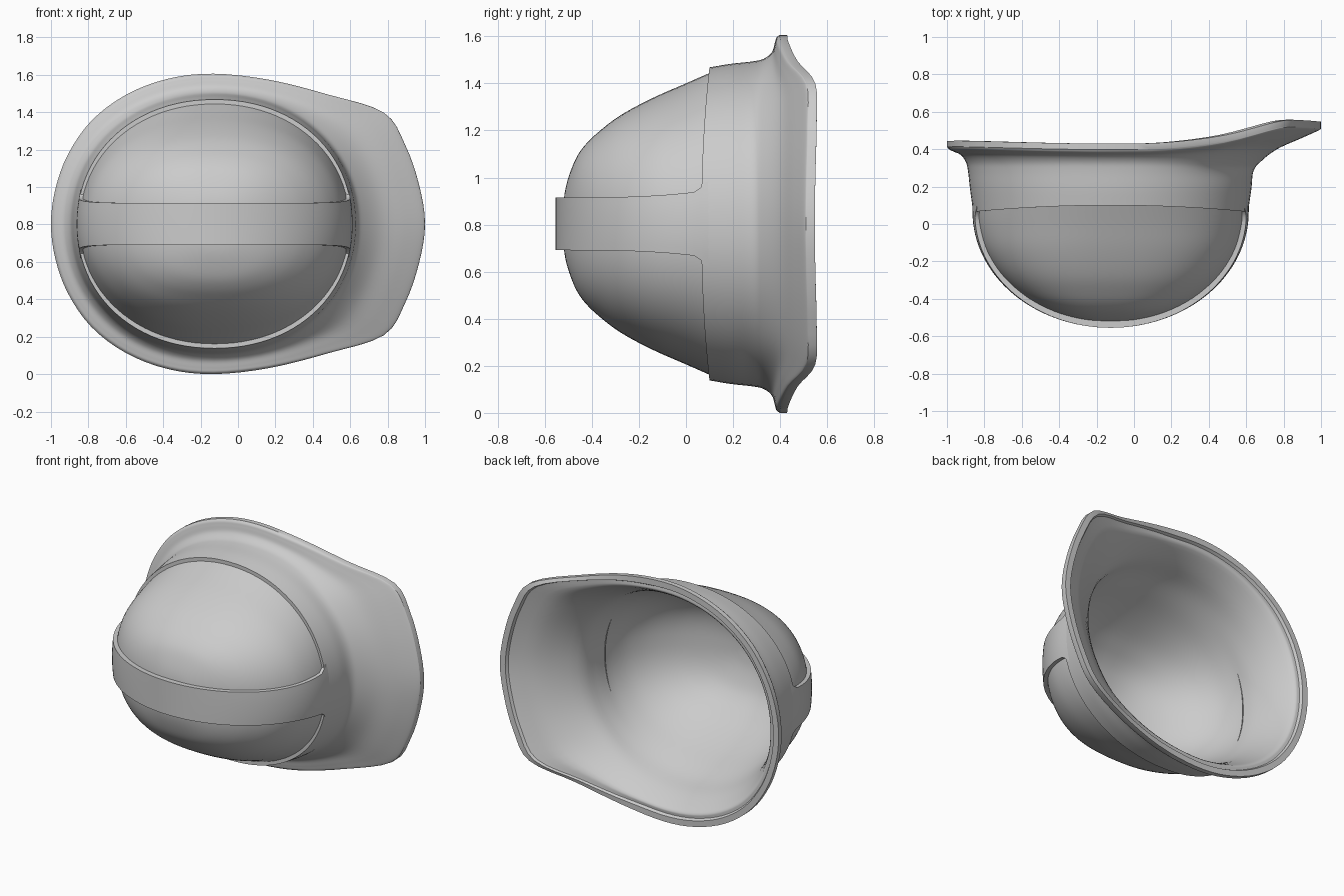
import bpy, bmesh, math
from mathutils import Vector

if "Cube" in bpy.data.objects:
    bpy.data.objects.remove(bpy.data.objects["Cube"])

CZ = 0.803          # mirror height of the helmet
N = 96              # points around each ring


def smooth(pts, n, before=None, after=None):
    """Catmull-Rom through a list of vectors."""
    p = [before or pts[0] * 2 - pts[1], *pts, after or pts[-1] * 2 - pts[-2]]
    out = []
    for i in range(1, len(p) - 2):
        a, b, c, d = p[i - 1:i + 3]
        for k in range(n):
            t = k / n
            out.append(0.5 * (2 * b + (c - a) * t + (2 * a - 5 * b + 4 * c - d) * t * t
                              + (3 * b - a - 3 * c + d) * t ** 3))
    return out + [pts[-1].copy()]


def smooth_rings(rings, n):
    return [list(r) for r in zip(*[smooth(list(col), n) for col in zip(*rings)])]


def spow(v, e):
    return math.copysign(abs(v) ** e, v)


def ring(x0, x1, h, y, e=.95):
    """Rounded oval from x0 to x1 with half height h; y may depend on x."""
    out = []
    for i in range(N):
        t = 2 * math.pi * i / N
        x = (x0 + x1) / 2 + (x1 - x0) / 2 * spow(math.cos(t), e)
        out.append(Vector((x, y(x) if callable(y) else y, CZ + h * spow(math.sin(t), e))))
    return out


def loft(name, rings, closed=True, cap=False):
    bm = bmesh.new()
    vs = [[bm.verts.new(p) for p in r] for r in rings]
    m = len(rings[0])
    for a, b in zip(vs, vs[1:]):
        for i in range(m if closed else m - 1):
            j = (i + 1) % m
            bm.faces.new((a[i], a[j], b[j], b[i]))
    if cap:
        bm.faces.new(vs[-1])
    bmesh.ops.recalc_face_normals(bm, faces=bm.faces)
    me = bpy.data.meshes.new(name)
    bm.to_mesh(me)
    bm.free()
    ob = bpy.data.objects.new(name, me)
    bpy.context.collection.objects.link(ob)
    bpy.ops.object.select_all(action='DESELECT')
    ob.select_set(True)
    bpy.context.view_layer.objects.active = ob
    bpy.ops.object.shade_smooth_by_angle(angle=math.radians(35))
    return ob


# Dome levels: half height, y; the width follows an ellipse, squarer near the crown
LEVELS = [(.65, .12), (.597, 0), (.545, -.12), (.495, -.22), (.447, -.30), (.392, -.37),
          (.345, -.42), (.292, -.46), (.225, -.49), (.15, -.512), (.07, -.523)]


def dome_ring(h, y, inset=0):
    u = min(1, max(0, (.07 - y) / .597))
    w = .717 * math.sqrt(1 - u * u) - inset + max(0, y - .07) * .15
    return ring(-.125 - w, -.125 + w, h - inset, y + inset, .95 - .17 * u)


loft("dome_panels", smooth_rings([dome_ring(*d) for d in LEVELS], 4), cap=True)

# Brim outline, half of it: x, y of underside, height above the mirror line
BRIM = [Vector(p) for p in [
    (1, .547, 0), (.968, .55, .21), (.895, .555, .42), (.78, .55, .595), (.487, .475, .69),
    (.17, .436, .77), (-.13, .43, .803), (-.375, .432, .776), (-.6, .437, .69),
    (-.785, .442, .55), (-.91, .445, .37), (-.977, .445, .185), (-1, .445, 0)]]
flip = lambda v: Vector((v.x, v.y, -v.z))
half = smooth(BRIM, 4, flip(BRIM[1]), flip(BRIM[-2]))
edge = [Vector((v.x, v.y, CZ + v.z)) for v in half + [flip(v) for v in half[-2:0:-1]]]

step_y = lambda x: .1 - .035 * ((x + .125) / .735) ** 2
base = ring(-.887, .638, .69, .28)


def brim_ring(f, y):
    """Ring part way from skirt to brim edge; f and y may be functions."""
    out = []
    for b, e in zip(base, edge):
        p = b.lerp(e, f(b, e) if callable(f) else f)
        p.y = y(e.y)
        out.append(p)
    return out


def slope(k, lift=0):
    return lambda ye: .355 + (ye - .042 - .355) * k + lift


def inset(d, k=1):
    return lambda b, e: k * (1 - d / math.hypot(e.x - b.x, e.z - b.z))


# Skirt, brim and inner lining as one thick shell
outer = smooth_rings([ring(-.86, .61, .665, step_y), ring(-.877, .628, .68, .19), base,
                      brim_ring(.1, slope(0, -.025)), brim_ring(.35, slope(.3)),
                      brim_ring(.7, slope(.68)), brim_ring(inset(.012), slope(1, -.004)),
                      brim_ring(1, slope(1, .01))], 5)
lining = smooth_rings([brim_ring(inset(.05), lambda y: y - .018),
                       brim_ring(inset(.05, .45), slope(.42, .035)),
                       ring(-.855, .605, .657, .29)]
                      + [dome_ring(*d, .035) for d in LEVELS], 4)
loft("skirt_and_brim", [ring(-.80, .55, .62, step_y)] + outer
     + [brim_ring(1, lambda y: y), brim_ring(inset(.04), lambda y: y)] + lining, cap=True)

# Raised centre ridge that flares into the skirt at both ends
PATH = [Vector((-.125 - .7385 * math.cos(a), .065 - .62 * math.sin(a)))
        for a in [math.pi * i / 64 for i in range(65)]]
TUCK = [(-.864, .14), (-.8645, .1), (-.864, .08)]
PATH = ([Vector(q) for q in TUCK] + PATH
        + [Vector((-.25 - x, y)) for x, y in reversed(TUCK)])
rows = []
for p in PATH:
    y = min(p.y, .085)
    w = .112 + .025 * max(0, (y + .55) / .6) ** 3 + .05 * (max(0, y - .03) / .06) ** 2
    row = []
    for k in range(-4, 5):
        z = w * k / 4
        x = -.125 + (p.x + .125) * (1 - abs(z / .665) ** (2 / .95)) ** .475
        row.append(Vector((x, p.y, CZ + z)))
    sink = lambda v: Vector((-.125 + (v.x + .125) * .93, .1 + (v.y - .1) * .93, v.z))
    rows.append([sink(row[0])] + row + [sink(row[-1])])
loft("centre_ridge", rows, closed=False)
